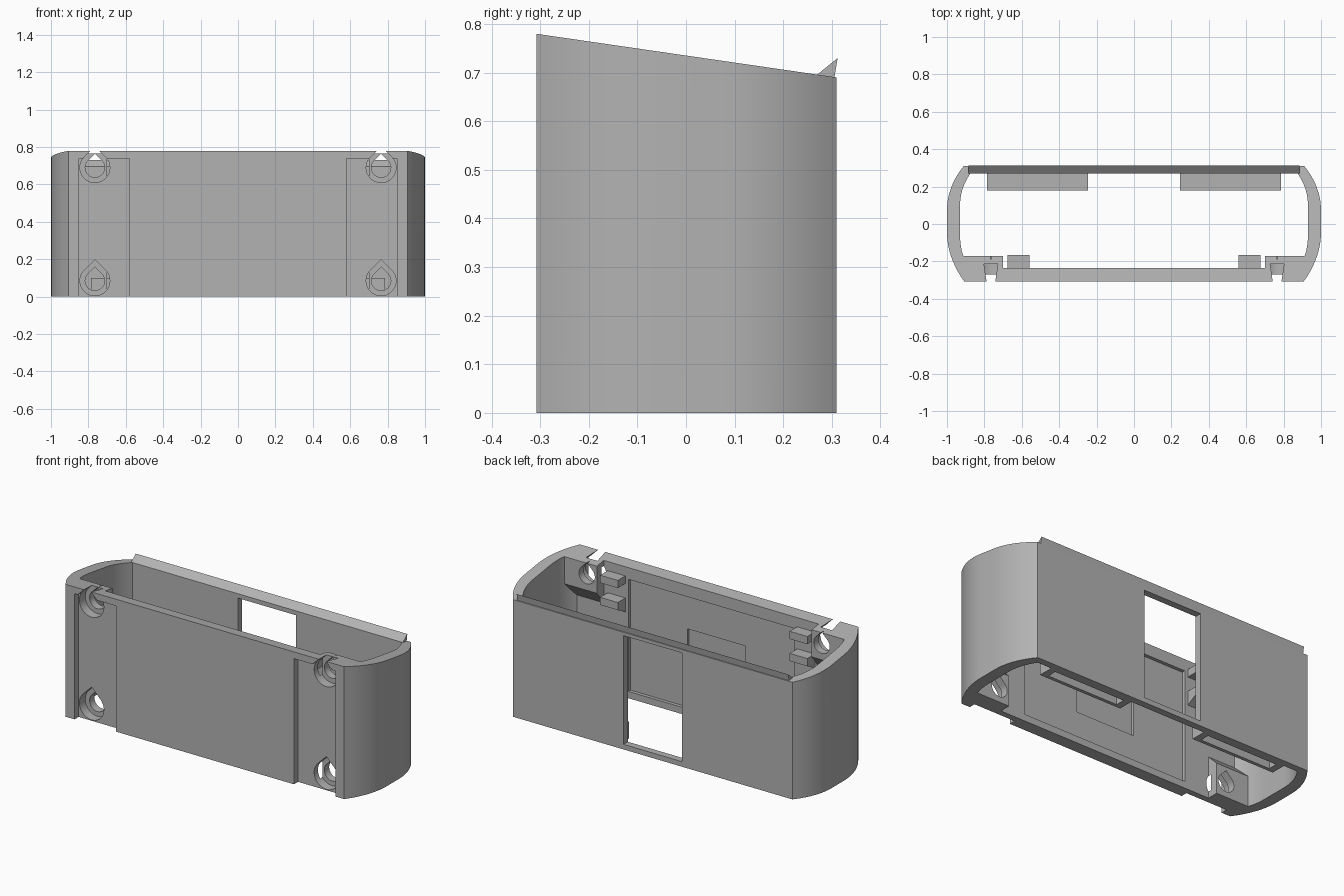
import bpy, bmesh, math

cube = bpy.data.objects.get("Cube")
if cube:
    bpy.data.objects.remove(cube, do_unlink=True)

grey = bpy.data.materials.new("plain grey")
grey.use_nodes = True
GREY = (0.45, 0.45, 0.45, 1)
grey.diffuse_color = GREY
grey.node_tree.nodes["Principled BSDF"].inputs["Base Color"].default_value = GREY


def rim(y):
    """Height of the sloping top edge at depth y."""
    return 0.78 - 0.09 * (y + 0.31) / 0.62


def prism(name, pts, axis, a, b, sloped=False):
    """Extrude a 2D profile along an axis from a to b."""
    place = {"x": lambda u, v, w: (w, u, v),
             "y": lambda u, v, w: (u, w, v),
             "z": lambda u, v, w: (u, v, w)}[axis]
    bm = bmesh.new()
    low = [bm.verts.new(place(u, v, a)) for u, v in pts]
    high = [bm.verts.new(place(u, v, rim(v) if sloped else b)) for u, v in pts]
    bm.faces.new(low)
    bm.faces.new(high)
    for i in range(len(pts)):
        j = (i + 1) % len(pts)
        bm.faces.new((low[i], low[j], high[j], high[i]))
    bmesh.ops.recalc_face_normals(bm, faces=bm.faces)
    mesh = bpy.data.meshes.new(name)
    bm.to_mesh(mesh)
    bm.free()
    mesh.materials.append(grey)
    ob = bpy.data.objects.new(name, mesh)
    bpy.context.collection.objects.link(ob)
    return ob


def box(name, x, y, z):
    x, y, z = sorted(x), sorted(y), sorted(z)
    pts = [(x[0], y[0]), (x[1], y[0]), (x[1], y[1]), (x[0], y[1])]
    return prism(name, pts, "z", z[0], z[1])


def combine(target, tool, operation="DIFFERENCE"):
    """Apply a boolean and discard the tool."""
    mod = target.modifiers.new("bool", "BOOLEAN")
    mod.object, mod.operation, mod.solver = tool, operation, "EXACT"
    bpy.context.view_layer.objects.active = target
    bpy.ops.object.modifier_apply(modifier=mod.name)
    bpy.data.objects.remove(tool, do_unlink=True)


def bend(p, c, q, n=10):
    """Points on a quadratic curve from p to q."""
    return [tuple((1 - t) ** 2 * p[k] + 2 * t * (1 - t) * c[k] + t * t * q[k] for k in (0, 1))
            for t in (i / n for i in range(n + 1))]


def mirrored(half):
    return half + [(-x, y) for x, y in reversed(half)]


def teardrop(cx, cz, r):
    arc = [math.radians(135 + 270 * i / 24) for i in range(25)]
    return [(cx + r * math.cos(t), cz + r * math.sin(t)) for t in arc] + [(cx, cz + r * math.sqrt(2))]


# Rounded hollow body with a sloping top
outer = bend((0.91, 0.31), (1, 0.2), (1, 0.07)) + bend((1, -0.04), (1, -0.18), (0.907, -0.308))
inner = bend((0.875, 0.27), (0.93, 0.19), (0.93, 0.1)) + bend((0.93, -0.06), (0.93, -0.17), (0.875, -0.235))
body = prism("case_body", mirrored(outer), "z", 0, 1, sloped=True)
combine(body, prism("cavity", mirrored(inner), "z", -1, 2))

# Screw bosses in the front corners
for s in (1, -1):
    span = (0.7 * s, 0.925 * s)
    combine(body, prism("boss", [(-0.25, 0.5), (-0.17, 0.6), (-0.17, rim(-0.17)), (-0.25, rim(-0.25))],
                        "x", min(span), max(span)), "UNION")
    combine(body, prism("boss", [(-0.25, 0), (-0.17, 0), (-0.17, 0.18), (-0.25, 0.26)],
                        "x", min(span), max(span)), "UNION")

# Front channels and teardrop screw holes
for s in (1, -1):
    combine(body, box("channel", (0.58 * s, 0.85 * s), (-0.4, -0.27), (-0.1, 0.74)))
    for z in (0.69, 0.085):
        combine(body, prism("counterbore", teardrop(0.765 * s, z, 0.08), "y", -0.5, -0.215))
        combine(body, prism("screw_hole", teardrop(0.765 * s, z, 0.052), "y", -0.4, -0.1))

# Inner panel recess, its shallow pocket and the back window
combine(body, box("panel_recess", (-0.54, 0.54), (-0.255, -0.2), (0.04, 0.7)))
combine(body, box("panel_pocket", (-0.21, 0.17), (-0.27, -0.2), (0.2, 0.5)))
combine(body, box("window", (-0.19, 0.19), (0.2, 0.4), (0.03, 0.67)))

# Ledges with slots along the back, and clips inside the front
for s, side in ((1, "left"), (-1, "right")):
    ledge = box(side + "_slotted_ledge", (0.245 * s, 0.785 * s), (0.18, 0.275), (0, 0.1))
    combine(ledge, box("slot", (0.285 * s, 0.745 * s), (0.2, 0.255), (-0.1, 0.075)))
    span = sorted((0.56 * s, 0.675 * s))
    prism(side + "_upper_clip", [(-0.24, 0.67), (-0.165, 0.67), (-0.165, 0.715), (-0.24, 0.715)], "x", *span)
    prism(side + "_lower_clip", [(-0.24, 0.5), (-0.165, 0.54), (-0.165, 0.585), (-0.24, 0.585)], "x", *span)

# Raised lip along the back rim
prism("back_lip", [(0.27, rim(0.27)), (0.312, 0.73), (0.305, 0.688)], "x", -0.885, 0.885)

# Smooth the rounded sides, keep the edges crisp
bpy.ops.object.select_all(action="DESELECT")
body.select_set(True)
bpy.context.view_layer.objects.active = body
bpy.ops.object.shade_smooth_by_angle(angle=math.radians(25))
